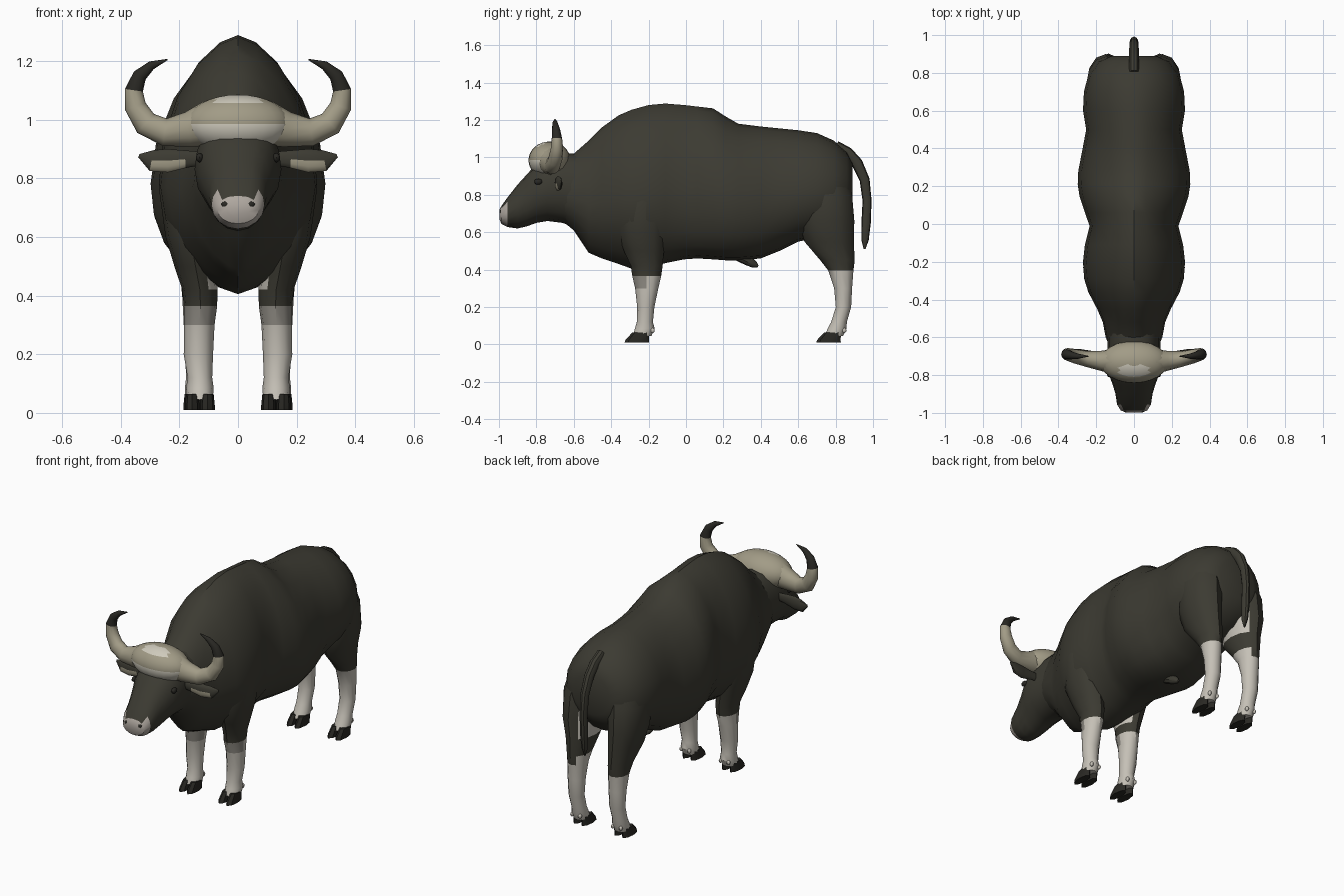
import bpy, bmesh, math
from mathutils import Vector

if "Cube" in bpy.data.objects:
    bpy.data.objects.remove(bpy.data.objects["Cube"])


def material(name, rgb):
    m = bpy.data.materials.new(name)
    m.diffuse_color = (*rgb, 1)
    m.use_nodes = True
    m.node_tree.nodes["Principled BSDF"].inputs["Base Color"].default_value = m.diffuse_color
    return m


HIDE = material("dark hide", (0.045, 0.043, 0.032))
SOCK = material("pale sock", (0.56, 0.53, 0.47))
GREY = material("grey sock top", (0.27, 0.255, 0.225))
HORN = material("tan horn", (0.36, 0.33, 0.24))
CREAM = material("cream forehead", (0.62, 0.59, 0.50))
NOSE = material("grey pink muzzle", (0.43, 0.39, 0.35))
BLACK = material("black hoof", (0.022, 0.021, 0.017))


def finish(name, bm, mats, rule=None, angle=35):
    """Turn a bmesh into an object, colouring faces by a rule."""
    bmesh.ops.recalc_face_normals(bm, faces=bm.faces[:])
    bm.normal_update()
    for f in bm.faces:
        f.material_index = rule(f.calc_center_median(), f.normal) if rule else 0
    me = bpy.data.meshes.new(name)
    bm.to_mesh(me)
    bm.free()
    for m in mats:
        me.materials.append(m)
    ob = bpy.data.objects.new(name, me)
    bpy.context.collection.objects.link(ob)
    bpy.ops.object.select_all(action='DESELECT')
    ob.select_set(True)
    bpy.context.view_layer.objects.active = ob
    bpy.ops.object.shade_smooth_by_angle(angle=math.radians(angle))
    return ob


def loft(name, rings, mats, rule=None):
    """Skin a list of closed rings and cap both ends."""
    bm = bmesh.new()
    vs = [[bm.verts.new(p) for p in r] for r in rings]
    n = len(vs[0])
    for a, b in zip(vs, vs[1:]):
        for i in range(n):
            j = (i + 1) % n
            bm.faces.new((a[i], a[j], b[j], b[i]))
    bm.faces.new(vs[0])
    bm.faces.new(vs[-1])
    return finish(name, bm, mats, rule)


def spow(v, p):
    return math.copysign(abs(v) ** p, v)


def section(y, zb, zt, w, pb=1.0, pt=1.0, mid=0.43, n=20):
    """Upright body section; powers above 1 make the ridge or keel sharper."""
    zc = zb + mid * (zt - zb)
    ring = []
    for i in range(n):
        a = 2 * math.pi * i / n
        c, s = math.cos(a), math.sin(a)
        z = zc + s * ((zt - zc) if s > 0 else (zc - zb))
        ring.append((w * spow(c, pt if s > 0 else pb), y, z))
    return ring


def tube(name, path, radii, side, flat, mats, rule=None, n=10):
    """Tapered tube along a path; flat scales it along the side axis."""
    pts = [Vector(p) for p in path]
    side = Vector(side)
    rings = []
    for i, p in enumerate(pts):
        t = pts[min(i + 1, len(pts) - 1)] - pts[max(i - 1, 0)]
        u = t.cross(side).normalized()
        rings.append([p + radii[i] * (u * math.cos(k * 2 * math.pi / n)
                      + side * flat * math.sin(k * 2 * math.pi / n)) for k in range(n)])
    return loft(name, rings, mats, rule)


def ball(name, centre, size, mats, rule=None, u=14, v=10):
    bm = bmesh.new()
    bmesh.ops.create_uvsphere(bm, u_segments=u, v_segments=v, radius=1)
    for w in bm.verts:
        w.co = Vector([c + q * s for c, q, s in zip(centre, w.co, size)])
    return finish(name, bm, mats, rule, 45)


# Trunk and neck with shoulder hump and hanging chest
trunk = [(-.66, .66, .98, .125, 1.1, 1), (-.60, .61, 1.02, .15, 1.2, 1),
         (-.52, .49, 1.09, .165, 1.4, 1), (-.45, .46, 1.16, .195, 1.5, 1.05),
         (-.36, .43, 1.225, .242, 1.5, 1.15), (-.29, .405, 1.255, .264, 1.4, 1.2),
         (-.20, .41, 1.28, .27, 1.2, 1.25), (-.11, .435, 1.288, .26, 1, 1.25),
         (-.01, .455, 1.28, .235, .85, 1.2), (.06, .46, 1.272, .26, .8, 1.25),
         (.145, .455, 1.262, .288, .75, 1.3), (.21, .45, 1.22, .298, .75, 1.25),
         (.28, .45, 1.18, .295, .75, 1.2), (.40, .46, 1.165, .272, .8, 1.15),
         (.50, .50, 1.155, .253, .85, 1.1), (.60, .55, 1.145, .27, .85, 1.15),
         (.70, .57, 1.13, .265, .9, 1.1), (.79, .60, 1.09, .242, .9, 1),
         (.86, .67, 1.03, .19, .9, 1), (.89, .73, .97, .12, 1, 1)]
loft("trunk", [section(*t) for t in trunk], [HIDE])
tube("belly_sheath", [(0, .27, .48), (0, .33, .45), (0, .365, .428), (0, .385, .418)],
     [.03, .028, .02, .006], (1, 0, 0), 1, [HIDE])

# Head tapering to a pale muzzle
head = [(-.998, .67, .72, .04), (-.987, .645, .74, .07), (-.955, .628, .785, .09),
        (-.90, .62, .855, .098), (-.85, .632, .91, .113), (-.80, .65, .965, .132),
        (-.74, .66, 1.0, .148), (-.66, .65, 1.02, .14), (-.58, .62, 1.02, .14)]
loft("head", [section(*h, 1.0, .75, .5, 16) for h in head], [HIDE, NOSE],
     lambda c, n: int(c.y < -.965 and c.z < .75))

# Domed forehead: cream brow band and a small cream spot at the crown
ball("forehead_crest", (0, -.73, .985), (.18, .112, .1), [HORN, CREAM],
     lambda c, n: int((c.z > 1.055 and c.y < -.745 and abs(c.x) < .075)
                      or (.905 < c.z < .99 and c.y < -.74 and abs(c.x) < .165)), 24, 16)


def foot_ring(x, y, rx, ry, z, n=12):
    return [(x + rx * math.cos(k * 2 * math.pi / n),
             y + ry * math.sin(k * 2 * math.pi / n), z) for k in range(n)]


# Leg stations: x, y, half width, half depth, z
FRONT = [(.155, -.22, .08, .12, .92), (.174, -.23, .095, .145, .76),
         (.162, -.235, .085, .13, .60), (.145, -.225, .072, .107, .50),
         (.130, -.210, .06, .085, .42), (.128, -.210, .057, .077, .365),
         (.132, -.210, .052, .062, .30), (.135, -.215, .050, .046, .20),
         (.130, -.220, .042, .043, .12), (.130, -.220, .047, .053, .085),
         (.130, -.235, .044, .050, .045)]
REAR = [(.12, .72, .09, .12, .95), (.145, .74, .108, .148, .80),
        (.150, .752, .10, .148, .66), (.140, .765, .082, .132, .55),
        (.135, .810, .06, .092, .45), (.135, .828, .055, .067, .395),
        (.135, .840, .050, .048, .30), (.135, .842, .045, .041, .20),
        (.135, .818, .042, .042, .12), (.135, .808, .046, .050, .085),
        (.135, .790, .044, .050, .045)]

for s, label in ((1, "right"), (-1, "left")):
    for kind, rows, top in (("front", FRONT, .365), ("rear", REAR, .395)):
        # Leg with pale sock, reaching higher on the inner side
        def sock(c, n, s=s, kind=kind, top=top):
            inside = n.x * s
            if kind == "rear":
                pale = (inside < -.8 and .5 < c.z < .8) or (inside < -.4 and c.z < .45)
            else:
                pale = inside < -.8 and .42 < c.z < .5
                if .3 < c.z < top and n.y < -.2:
                    return 2
            return int(c.z < top or pale)
        loft(f"{kind}_leg_{label}", [foot_ring(s * x, *r) for x, *r in rows],
             [HIDE, SOCK, GREY], sock)
        # Cloven hoof and dewclaws
        fx, fy = rows[-1][0], rows[-1][1]
        for k in (-1, 1):
            cx = s * fx + k * .026
            loft(f"{kind}_hoof_{label}",
                 [foot_ring(cx, fy - .028, .025, .066, .01, 8),
                  foot_ring(cx, fy - .026, .025, .062, .025, 8),
                  foot_ring(cx, fy - .006, .021, .046, .064, 8)], [BLACK])
            ball(f"{kind}_dewclaw_{label}", (cx, fy + .056, .075),
                 (.010, .012, .014), [SOCK], None, 8, 6)

    # Curved horn with dark tip
    path = [(.10, -.73, .985), (.17, -.725, .966), (.25, -.715, .957), (.315, -.70, .987),
            (.350, -.69, 1.045), (.355, -.69, 1.10), (.335, -.695, 1.15),
            (.295, -.70, 1.185), (.24, -.70, 1.205)]
    tube(f"horn_{label}", [(s * x, y, z) for x, y, z in path],
         [.078, .06, .047, .043, .037, .031, .024, .015, .002], (0, 1, 0), .9,
         [HORN, BLACK], lambda c, n: int(c.z > 1.11), 12)

    # Leaf shaped ear with pale lining along its lower front
    ear = [(.12, -.69, .868), (.18, -.69, .865), (.24, -.685, .86),
           (.295, -.675, .86), (.338, -.665, .877)]
    tube(f"ear_{label}", [(s * x, y, z) for x, y, z in ear],
         [.022, .03, .04, .036, .006], (0, 1, 0), .4, [HIDE, HORN],
         lambda c, n: int(n.y < -.2 and c.z < .855 and .19 < abs(c.x) < .3), 12)

    ball(f"eye_{label}", (s * .131, -.79, .87), (.013, .022, .016), [BLACK], None, 10, 8)
    ball(f"nostril_{label}", (s * .042, -.986, .71), (.017, .012, .012), [BLACK], None, 10, 8)

# Hanging tail, its root lying on the rump
tail = [(0, .80, 1.06), (0, .865, 1.025), (0, .915, .97), (0, .955, .88),
        (0, .968, .77), (0, .963, .65), (0, .957, .56), (0, .955, .51)]
tube("tail", tail, [.03, .03, .03, .027, .024, .025, .02, .005], (1, 0, 0), .9, [HIDE])
